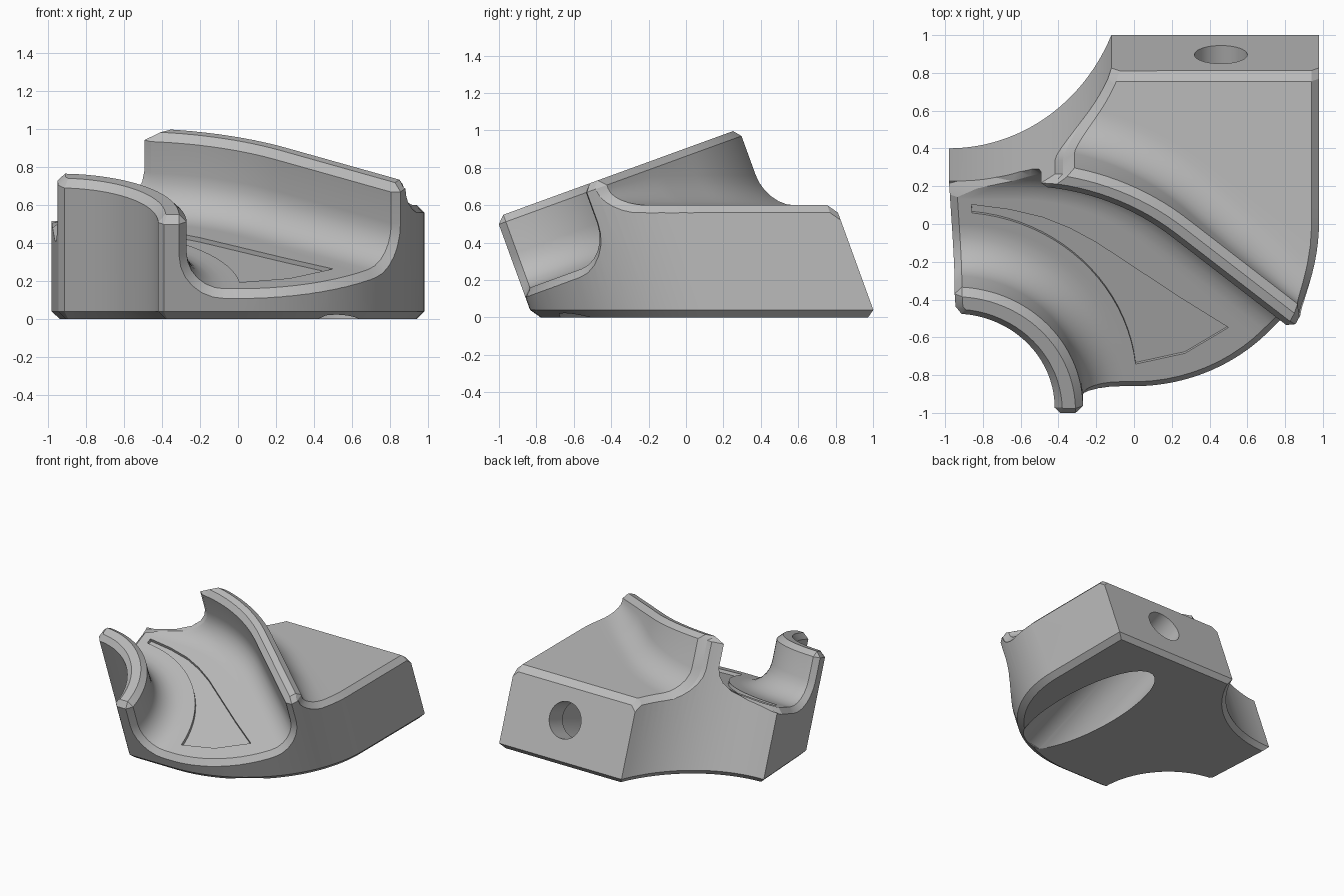
import bpy
import bmesh
from math import sin, cos, radians, hypot, pi
from mathutils import Vector, Matrix

default_cube = bpy.data.objects.get("Cube")
if default_cube:
    bpy.data.objects.remove(default_cube, do_unlink=True)

# The stand is drawn in a tilted frame: x across, v up the slope, w out of the slope
TILT = radians(20)
S, C = sin(TILT), cos(TILT)
CHAMFER = 0.04
TOP, FLOOR, DECK = 0.85, 0.435, 0.6
FILLET = 0.2
SIDE, BACK, FRONT = 0.98, 0.955, -0.77
REAR_CENTRE, REAR_RADIUS = (-0.98, 1.328), 0.938
LIP_CENTRE, LIP_RADIUS = (-0.95, -0.74), 0.53
NOSE_CENTRE = (0.0, 0.21)


def world(x, v, w):
    return Vector((x, v * C - w * S, v * S + w * C))


def level(v, z):
    """Slope height of a point at world height z."""
    return (z - v * S) / C


def mesh_object(name, verts, faces):
    bm = bmesh.new()
    points = [bm.verts.new(p) for p in verts]
    for face in faces:
        bm.faces.new([points[i] for i in face])
    bmesh.ops.recalc_face_normals(bm, faces=bm.faces)
    mesh = bpy.data.meshes.new(name)
    bm.to_mesh(mesh)
    bm.free()
    obj = bpy.data.objects.new(name, mesh)
    bpy.context.collection.objects.link(obj)
    return obj


def loft(name, rings):
    """Closed solid through a list of equally long closed rings."""
    n = len(rings[0])
    verts = [p for ring in rings for p in ring]
    faces = [(k * n + i, k * n + (i + 1) % n, (k + 1) * n + (i + 1) % n, (k + 1) * n + i)
             for k in range(len(rings) - 1) for i in range(n)]
    last = (len(rings) - 1) * n
    faces += [tuple(range(n))[::-1], tuple(range(last, last + n))]
    return mesh_object(name, verts, faces)


def arc(centre, radius, start, end, steps):
    angles = [radians(start + (end - start) * i / steps) for i in range(steps + 1)]
    return [(centre[0] + radius * cos(a), centre[1] + radius * sin(a)) for a in angles]


def inset(points, amount):
    """Mitred inward offset of a counter-clockwise outline."""
    result = []
    for i, p in enumerate(points):
        before, here, after = Vector(points[i - 1]), Vector(p), Vector(points[(i + 1) % len(points)])
        d1, d2 = (here - before).normalized(), (after - here).normalized()
        n1, n2 = Vector((-d1.y, d1.x)), Vector((-d2.y, d2.x))
        result.append(tuple(here + (n1 + n2) * amount / (1 + n1.dot(n2))))
    return result


def depth(x, v):
    """Distance inside the outline, leaving out the straight back."""
    nose = SIDE - x if v > NOSE_CENTRE[1] else SIDE - hypot(x, v - NOSE_CENTRE[1])
    if x < 0 and v < NOSE_CENTRE[1]:
        nose = v - FRONT
    rear = hypot(x - REAR_CENTRE[0], v - REAR_CENTRE[1]) - REAR_RADIUS
    lip = hypot(x - LIP_CENTRE[0], v - LIP_CENTRE[1]) - LIP_RADIUS
    left = x + SIDE - (0.39 - v) / 16
    return min(nose, rear, lip, left)


# Guide curves: straight, clockwise arc, straight
def guide(u, centre, radius, base_radius, end, lead, tail):
    bend = base_radius * (pi / 2 - end)
    s = u * (lead + bend + tail) - lead
    turned = min(max(s, 0), bend)
    a, extra = pi / 2 - turned / base_radius, s - turned
    return (centre[0] + radius * cos(a) + extra * sin(a),
            centre[1] + radius * sin(a) - extra * cos(a))


def lip_curve(u, o):
    return guide(u, LIP_CENTRE, 0.68 + o, 0.68, 0, 0.5, 0.5)


def wall_curve(u, o):
    return guide(u, (-0.6, -0.75), 1.26 - o, 1.26, radians(50.6), 0.6, 1.2)


def mix(p, q, t):
    return (p[0] + (q[0] - p[0]) * t, p[1] + (q[1] - p[1]) * t)


def crossing(row, target, direction):
    """Where a row first comes within the target distance of the outline."""
    step, u = direction / 500, 0.5
    previous = depth(*row(u, 0)[:2])
    while 0 < u + step < 1:
        u += step
        d = depth(*row(u, 0)[:2])
        if d < target:
            return u - step * (target - d) / (previous - d)
        previous = d
    return u


def swept_cutter(name, rows, out_start, out_end, count=26):
    """Tube through the rows that flares by the chamfer where it leaves the body."""
    columns = []
    for row in rows:
        a0, a1 = crossing(row, -0.004, -1), crossing(row, CHAMFER, -1)
        b1, b0 = crossing(row, CHAMFER, 1), crossing(row, -0.004, 1)
        stations = [a0] + [a1 + (b1 - a1) * i / count for i in range(count + 1)] + [b0]
        line = [row(u, max(0, CHAMFER - depth(*row(u, 0)[:2]))) for u in stations]
        first, last = line[0], line[-1]
        line.insert(0, (first[0] + out_start[0], first[1] + out_start[1], first[2] - out_start[1] * S / C))
        line.append((last[0] + out_end[0], last[1] + out_end[1], last[2]))
        columns.append([world(*p) for p in line])
    return loft(name, list(zip(*columns)))


# Body: chamfered prism standing on a level base
outline = [(SIDE, BACK)] + arc(REAR_CENTRE, REAR_RADIUS, -23.5, -90, 24)
outline += [(-0.945, -0.17)] + arc(LIP_CENTRE, LIP_RADIUS, 86, 0, 20)
outline += [(-0.39, FRONT)] + arc(NOSE_CENTRE, SIDE, -90, 0, 28)
small = inset(outline, CHAMFER)
stand = loft("curved_stand", [
    [world(x, v, level(v, 0)) for x, v in small],
    [world(x, v, level(v, CHAMFER)) for x, v in outline],
    [world(x, v, TOP - CHAMFER) for x, v in outline],
    [world(x, v, TOP) for x, v in small]])

# Channel between the front lip and the tall wall
QUARTER = [radians(15 * k) for k in range(7)]
side = [(-0.06, TOP + 0.02, -1, 0), (0, TOP - CHAMFER, -1, 0)]
side += [(FILLET * (1 - cos(a)), FLOOR + FILLET * (1 - sin(a)), -cos(a), -sin(a)) for a in QUARTER]


def channel_row(curve, o, w, no, nw):
    return lambda u, e: (*curve(u, o + no * e), w + nw * e)


def floor_row(t):
    return lambda u, e: (*mix(lip_curve(u, FILLET), wall_curve(u, FILLET), t), FLOOR - e)


rows = [channel_row(lip_curve, *p) for p in side]
rows += [floor_row(k / 12) for k in range(1, 12)]
rows += [channel_row(wall_curve, *p) for p in reversed(side)]
cutters = [swept_cutter("channel_cutter", rows, (-0.6, 0), (0.3, -0.5))]

# Level deck behind the tall wall, blended into its back
THICK, BLEND = 0.13, 0.16


def blend_row(a):
    def row(u, e):
        foot = wall_curve(u, -THICK)[1]
        rise = min(BLEND, 0.8 * max(0.02, (TOP - CHAMFER) * C + foot * S - DECK))
        x, v = wall_curve(u, -THICK - BLEND * (1 - cos(a)) + e * cos(a))
        return x, v, level(v, DECK + rise * (1 - sin(a)) - e * sin(a))
    return row


def deck_row(t, beyond=0, z=DECK):
    def row(u, e):
        edge = (-0.9 + 2.4 * u, BACK - CHAMFER + beyond)
        x, v = mix(wall_curve(u, -THICK - BLEND), edge, t)
        return x, v, level(v, z - e)
    return row


rows = [channel_row(wall_curve, -THICK + 0.06, TOP + 0.02, 1, 0),
        channel_row(wall_curve, -THICK, TOP - CHAMFER, 1, 0)]
rows += [blend_row(a) for a in QUARTER]
rows += [deck_row(k / 10) for k in range(1, 11)]
rows += [deck_row(1, 0.06, DECK - 0.06), deck_row(1, 0.3, DECK - 0.06), deck_row(1, 0.3, 1.5)]
cutters.append(swept_cutter("deck_cutter", rows, (-0.6, 0), (0.6, 0)))

# Shallow recess in the channel floor
recess = arc(LIP_CENTRE, 0.965, 84.5, 6.5, 20)
recess += [(0.27, -0.57), (0.5, -0.425), (0.25, -0.26), (0, -0.085), (-0.2, 0.055),
           (-0.34, 0.135), (-0.48, 0.195), (-0.66, 0.24), (-0.86, 0.268)]
cutters.append(loft("recess_cutter", [[world(x, v, w) for x, v in recess]
                                      for w in (FLOOR - 0.025, FLOOR + 0.06)]))

# Cable bore from the back face, widening until it opens through the base
for name, radius, start, end in (("wide_bore", 0.25, -0.63, 0.77), ("narrow_bore", 0.14, 0.6, 1.2)):
    cutters.append(loft(name, [[world(0.46 + x, v, w) for x, w in arc((0, 0), radius, 0, 352.5, 47)]
                               for v in (start, end)]))

# Cut the body and drop the helpers
bpy.ops.object.select_all(action='DESELECT')
bpy.context.view_layer.objects.active = stand
stand.select_set(True)
for cutter in cutters:
    cutter.hide_render = True
    cut = stand.modifiers.new(cutter.name, 'BOOLEAN')
    cut.operation, cut.solver, cut.object = 'DIFFERENCE', 'EXACT', cutter
    bpy.ops.object.modifier_apply(modifier=cut.name)
    bpy.data.objects.remove(cutter, do_unlink=True)

# Single grey finish
grey = bpy.data.materials.new("plain_grey")
grey.use_nodes = True
colour = (0.5, 0.5, 0.5, 1)
grey.diffuse_color = colour
grey.node_tree.nodes["Principled BSDF"].inputs["Base Color"].default_value = colour
stand.data.materials.clear()
stand.data.materials.append(grey)
for face in stand.data.polygons:
    face.material_index = 0
bpy.ops.object.shade_smooth_by_angle(angle=radians(25))
